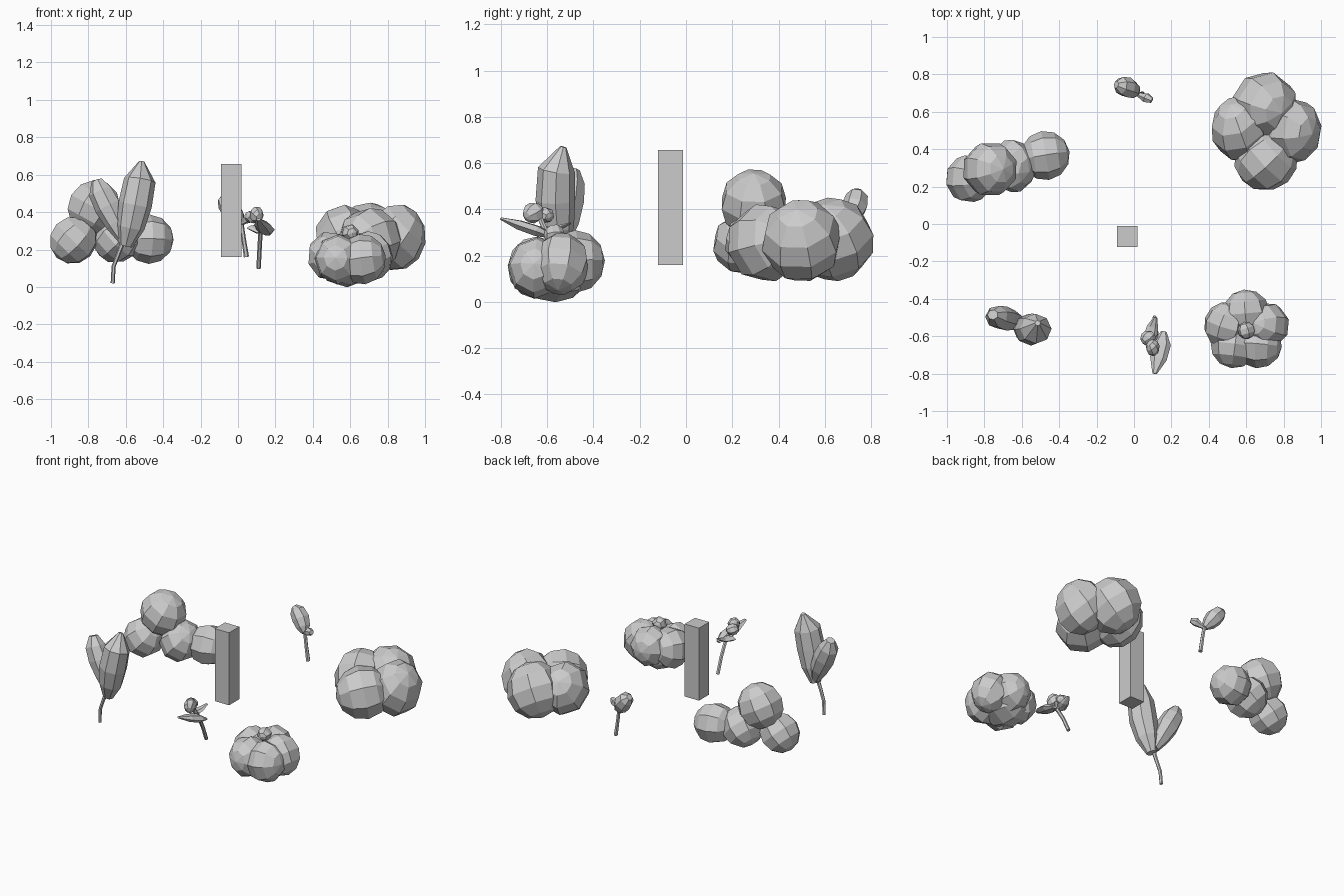
import bpy, bmesh, math, random
from mathutils import Vector, Matrix, Euler

if "Cube" in bpy.data.objects:
    bpy.data.objects.remove(bpy.data.objects["Cube"])

random.seed(4)


def finish(bm, name):
    bmesh.ops.recalc_face_normals(bm, faces=bm.faces)
    me = bpy.data.meshes.new(name)
    bm.to_mesh(me)
    bm.free()
    ob = bpy.data.objects.new(name, me)
    bpy.context.collection.objects.link(ob)
    return ob


def clump(name, lobes, seg=8, rings=6):
    """Faceted balls, each (centre, radii), turned at random."""
    bm = bmesh.new()
    for c, r in lobes:
        r = Vector((r, r, r)) if isinstance(r, float) else Vector(r)
        spin = Euler([random.uniform(0, 3) for _ in range(3)]).to_matrix().to_4x4()
        mat = Matrix.Translation(c) @ Matrix.Diagonal((*(r * 1.04), 1)) @ spin
        bmesh.ops.create_uvsphere(bm, u_segments=seg, v_segments=rings, radius=1, matrix=mat)
    return finish(bm, name)


def loft(name, pts, radii, sides=6, flat=1.0, side_dir=(0, 1, 0)):
    """Closed tube through points; flat squashes it along side_dir."""
    bm = bmesh.new()
    pts = [Vector(p) for p in pts]
    rows = []
    for i, p in enumerate(pts):
        t = (pts[min(i + 1, len(pts) - 1)] - pts[max(i - 1, 0)]).normalized()
        u = t.cross(Vector(side_dir)).normalized()
        v = t.cross(u)
        rows.append([bm.verts.new(p + radii[i] * (math.cos(a) * u + flat * math.sin(a) * v))
                     for a in (2 * math.pi * k / sides for k in range(sides))])
    for a, b in zip(rows, rows[1:]):
        for k in range(sides):
            j = (k + 1) % sides
            bm.faces.new((a[k], a[j], b[j], b[k]))
    bm.faces.new(rows[0])
    bm.faces.new(rows[-1])
    return finish(bm, name)


# Square post
bm = bmesh.new()
bmesh.ops.create_cube(bm, size=1, matrix=Matrix.Translation((-.036, -.067, .408))
                      @ Matrix.Diagonal((.108, .11, .496, 1)))
finish(bm, "post")

# Row bush with a raised ball
clump("row_bush", [((-.88, .242, .25), .125), ((-.77, .293, .425), .143),
                   ((-.65, .31, .26), (.125, .14, .13)), ((-.475, .366, .255), .127)])

# Large four-lobed bush
clump("large_bush", [((.70, .635, .27), (.17, .175, .175)),
                     ((.85, .50, .265), (.15, .17, .175)),
                     ((.565, .51, .27), (.15, .17, .165)),
                     ((.705, .345, .255), (.165, .165, .165))])

# Low round bush: ring of lobes, core and a crown bud
ring = [((.6 + .11 * math.cos(a), -.57 + .095 * math.sin(a), .16 + .015 * math.sin(a)),
         (.122, .12, .13)) for a in (math.radians(72 * k + 18) for k in range(5))]
clump("round_bush", ring + [((.58, -.57, .125), (.15, .15, .122))])
clump("round_bush_bud", [((.6, -.57, .29), .045)], 6, 5)

# Tall sprout: bent stem with two thick leaves
loft("sprout_stem", [(-.67, -.535, .02), (-.665, -.54, .11), (-.635, -.545, .19), (-.60, -.545, .28)],
     [.011, .011, .012, .014])
loft("sprout_large_leaf", [(-.60, -.545, .22), (-.575, -.555, .32), (-.55, -.565, .44),
                           (-.525, -.56, .57), (-.515, -.53, .67)],
     [.035, .075, .09, .085, .015], 8, .95)
loft("sprout_small_leaf", [(-.61, -.53, .25), (-.65, -.515, .34), (-.695, -.505, .43),
                           (-.735, -.495, .51), (-.755, -.485, .57)],
     [.03, .06, .073, .066, .03], 7, .9)

# Back flower: stem, main bloom, side bud
loft("back_flower_stem", [(.045, .695, .16), (.03, .695, .26), (.015, .70, .36)], [.014, .012, .012])
loft("back_flower_bloom", [(.015, .70, .34), (-.005, .715, .37), (-.035, .73, .415),
                           (-.07, .74, .455), (-.095, .745, .475)],
     [.02, .045, .056, .048, .02], 7)
loft("back_flower_bud", [(.015, .70, .34), (.04, .685, .355), (.065, .675, .372), (.095, .66, .38)],
     [.012, .018, .028, .016])

# Front flower: slanted stem, flat leaf, upper blooms
loft("front_flower_stem", [(.11, -.50, .10), (.115, -.545, .20), (.12, -.60, .29), (.10, -.63, .36)],
     [.012, .012, .012, .012])
loft("front_flower_leaf", [(.16, -.575, .28), (.148, -.64, .305), (.13, -.72, .332), (.11, -.80, .36)],
     [.015, .05, .045, .012], 6, .5, (0, 0, 1))
clump("front_flower_blooms", [((.10, -.66, .385), (.036, .045, .045)),
                              ((.075, -.61, .375), (.04, .04, .035))], 7, 5)
loft("front_flower_side_leaf", [(.11, -.61, .29), (.085, -.60, .315), (.10, -.55, .32), (.115, -.50, .34)],
     [.02, .04, .03, .01], 6, .4, (0, 0, 1))
